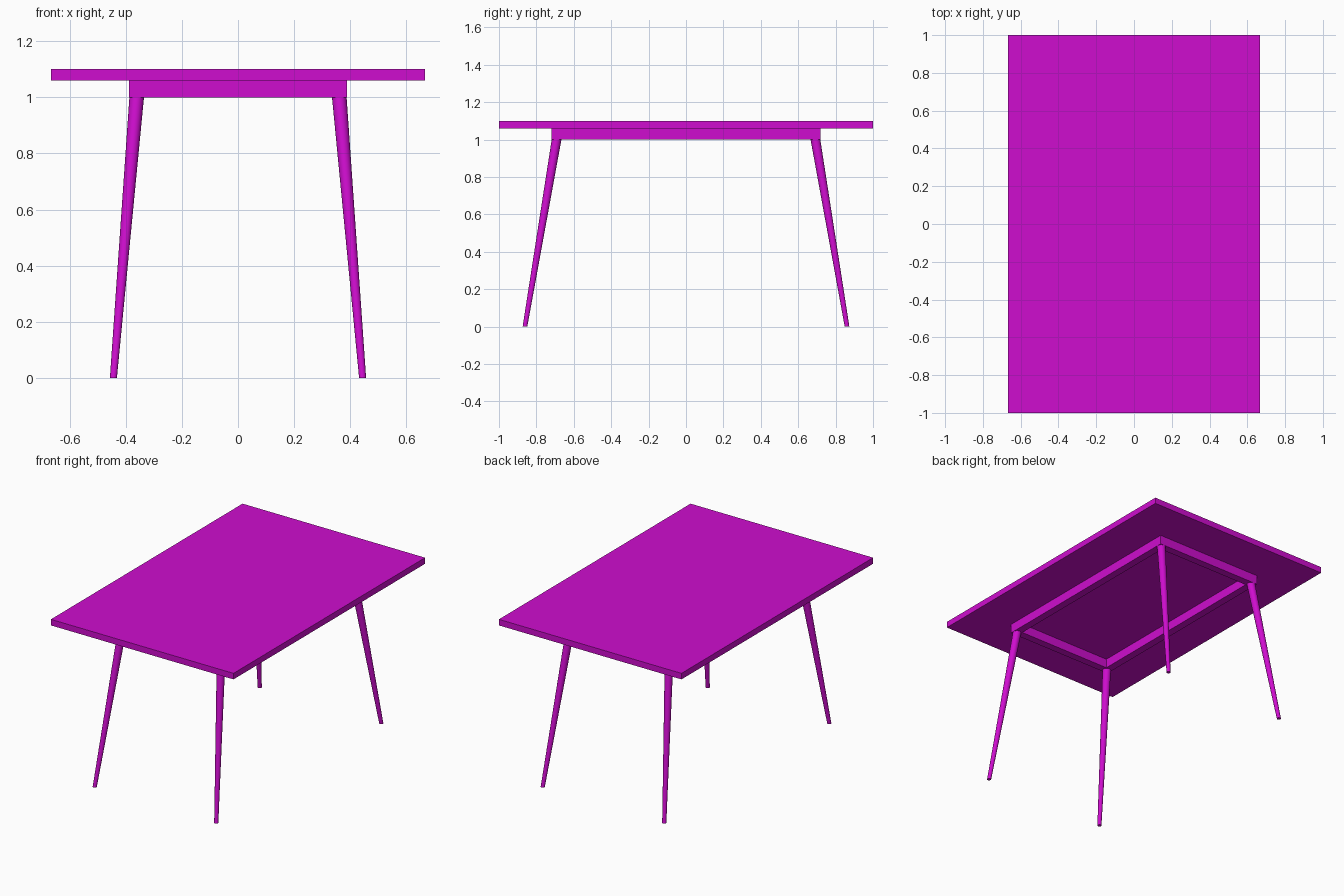
import bpy
import bmesh
import math
from mathutils import Vector

cube = bpy.data.objects.get("Cube")
if cube:
    bpy.data.objects.remove(cube, do_unlink=True)

magenta = bpy.data.materials.new("magenta")
magenta.use_nodes = True
colour = (0.62, 0.004, 0.62, 1)
magenta.diffuse_color = colour
magenta.node_tree.nodes["Principled BSDF"].inputs["Base Color"].default_value = colour


def add_object(name, bm):
    bmesh.ops.recalc_face_normals(bm, faces=bm.faces)
    mesh = bpy.data.meshes.new(name)
    bm.to_mesh(mesh)
    bm.free()
    mesh.materials.append(magenta)
    obj = bpy.data.objects.new(name, mesh)
    bpy.context.collection.objects.link(obj)
    return obj


def rectangle(bm, x, y, z):
    return [bm.verts.new((sx * x, sy * y, z))
            for sx, sy in ((-1, -1), (1, -1), (1, 1), (-1, 1))]


def bridge(bm, a, b):
    for i in range(len(a)):
        j = (i + 1) % len(a)
        bm.faces.new((a[i], a[j], b[j], b[i]))


TOP, UNDERSIDE, APRON_BOTTOM = 1.1, 1.06, 1.0

# Flat rectangular top
bm = bmesh.new()
low = rectangle(bm, 0.667, 1, UNDERSIDE)
high = rectangle(bm, 0.667, 1, TOP)
bridge(bm, low, high)
bm.faces.new(low)
bm.faces.new(high)
add_object("table_top", bm)

# Hollow apron frame under the top
bm = bmesh.new()
outer_x, outer_y, thick = 0.388, 0.718, 0.05
loops = [rectangle(bm, outer_x, outer_y, UNDERSIDE),
         rectangle(bm, outer_x, outer_y, APRON_BOTTOM),
         rectangle(bm, outer_x - thick, outer_y - thick, APRON_BOTTOM),
         rectangle(bm, outer_x - thick, outer_y - thick, UNDERSIDE)]
for k in range(4):
    bridge(bm, loops[k], loops[(k + 1) % 4])
add_object("apron_frame", bm)


# Round tapered legs, splayed outward, with level ends
def add_leg(name, sx, sy, sides=24):
    bm = bmesh.new()
    rings = []
    for x, y, z, radius in ((0.444, 0.861, 0, 0.0125),
                            (0.361, 0.692, APRON_BOTTOM, 0.026)):
        centre = Vector((sx * x, sy * y, z))
        angles = [math.tau * i / sides for i in range(sides)]
        rings.append([bm.verts.new(centre + radius * Vector((math.cos(a), math.sin(a), 0)))
                      for a in angles])
    bridge(bm, *rings)
    for ring in rings:
        bm.faces.new(ring)
    leg = add_object(name, bm)
    bpy.ops.object.select_all(action="DESELECT")
    leg.select_set(True)
    bpy.context.view_layer.objects.active = leg
    bpy.ops.object.shade_smooth_by_angle(angle=math.radians(40))


for end, sy in (("front", -1), ("back", 1)):
    for side, sx in (("left", 1), ("right", -1)):
        add_leg(f"{end}_{side}_leg", sx, sy)
